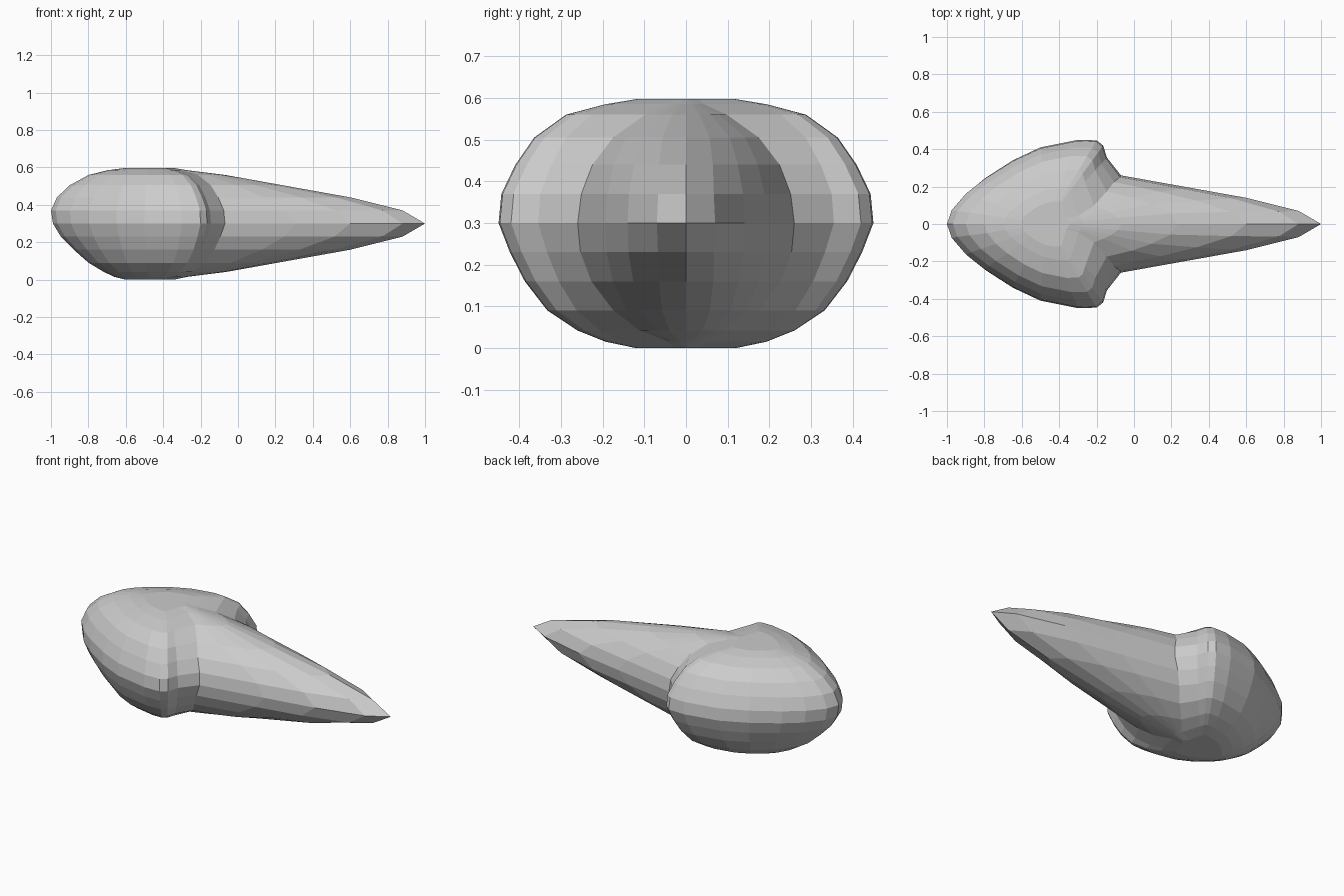
import bpy, bmesh, math

cube = bpy.data.objects.get("Cube")
if cube:
    bpy.data.objects.remove(cube, do_unlink=True)

POLE_X, MID_Z = -0.47, 0.30
# Half outline of the head at its widest, nose to barb
HEAD = [(-1, 0), (-.975, .075), (-.9, .165), (-.8, .245), (-.65, .34), (-.5, .41),
        (-.3, .45), (-.2, .447), (-.165, .42), (-.145, .355)]
ROOT_X = -0.07
# Tail taper: x, radius
TAPER = [(-.6, .3), (-.36, .296), (-.07, .26), (.6, .14), (.88, .07), (1, 0)]
# Level: height, side scale, nose scale
LEVELS = [(0, .27, .25), (.015, .43, .36), (.042, .58, .47), (.09, .74, .62),
          (.16, .86, .77), (.23, .94, .9), (.3, 1, .98), (.37, .985, 1),
          (.44, .91, .94), (.505, .81, .81), (.56, .64, .62), (.585, .43, .43),
          (.597, .27, .25)]


def tail_radius(x):
    for (x0, r0), (x1, r1) in zip(TAPER, TAPER[1:]):
        if x <= x1:
            return r0 + (r1 - r0) * (x - x0) / (x1 - x0)
    return 0


def tail_end(dz):
    for (x0, r0), (x1, r1) in zip(TAPER, TAPER[1:]):
        if r1 <= dz:
            return x0 + (x1 - x0) * (r0 - dz) / (r0 - r1)
    return 1


def ring_outline(z, side, nose):
    half = []
    for x, y in HEAD:
        w = max(0, min(1, (POLE_X - x) / .53))
        s = side + (nose - side) * w
        half.append((POLE_X + s * (x - POLE_X), side * y))
    dz = abs(z - MID_Z)
    start = POLE_X + side * (ROOT_X - POLE_X)
    end = max(tail_end(dz), start + .02)
    for t in (0, .35, .626, .888):
        x = start + (end - start) * t
        y = math.sqrt(max(tail_radius(x) ** 2 - dz ** 2, (.03 * (1 - t)) ** 2))
        half.append((x, min(y, half[-1][1])))
    half.append((end, 0))
    return half + [(x, -y) for x, y in reversed(half[1:-1])]


# Body: stacked rings forming the barbed head and tapering tail
bm = bmesh.new()
rings = [[bm.verts.new((x, y, z)) for x, y in ring_outline(z, s, n)] for z, s, n in LEVELS]
for low, high in zip(rings, rings[1:]):
    count = len(low)
    for i in range(count):
        j = (i + 1) % count
        bm.faces.new((low[i], low[j], high[j], high[i]))

# Crown and base: fans around the pole
for ring, z in ((rings[0], 0), (rings[-1], LEVELS[-1][0])):
    centre = bm.verts.new((POLE_X, 0, z))
    for a, b in zip(ring, ring[1:] + ring[:1]):
        bm.faces.new((a, b, centre))
bmesh.ops.recalc_face_normals(bm, faces=bm.faces)

mesh = bpy.data.meshes.new("barbed_body")
bm.to_mesh(mesh)
bm.free()
body = bpy.data.objects.new("barbed_body", mesh)
bpy.context.collection.objects.link(body)

# Plain grey material
grey = bpy.data.materials.new("light_grey")
grey.use_nodes = True
colour = (.6, .6, .6, 1)
grey.diffuse_color = colour
grey.node_tree.nodes["Principled BSDF"].inputs["Base Color"].default_value = colour
mesh.materials.append(grey)
